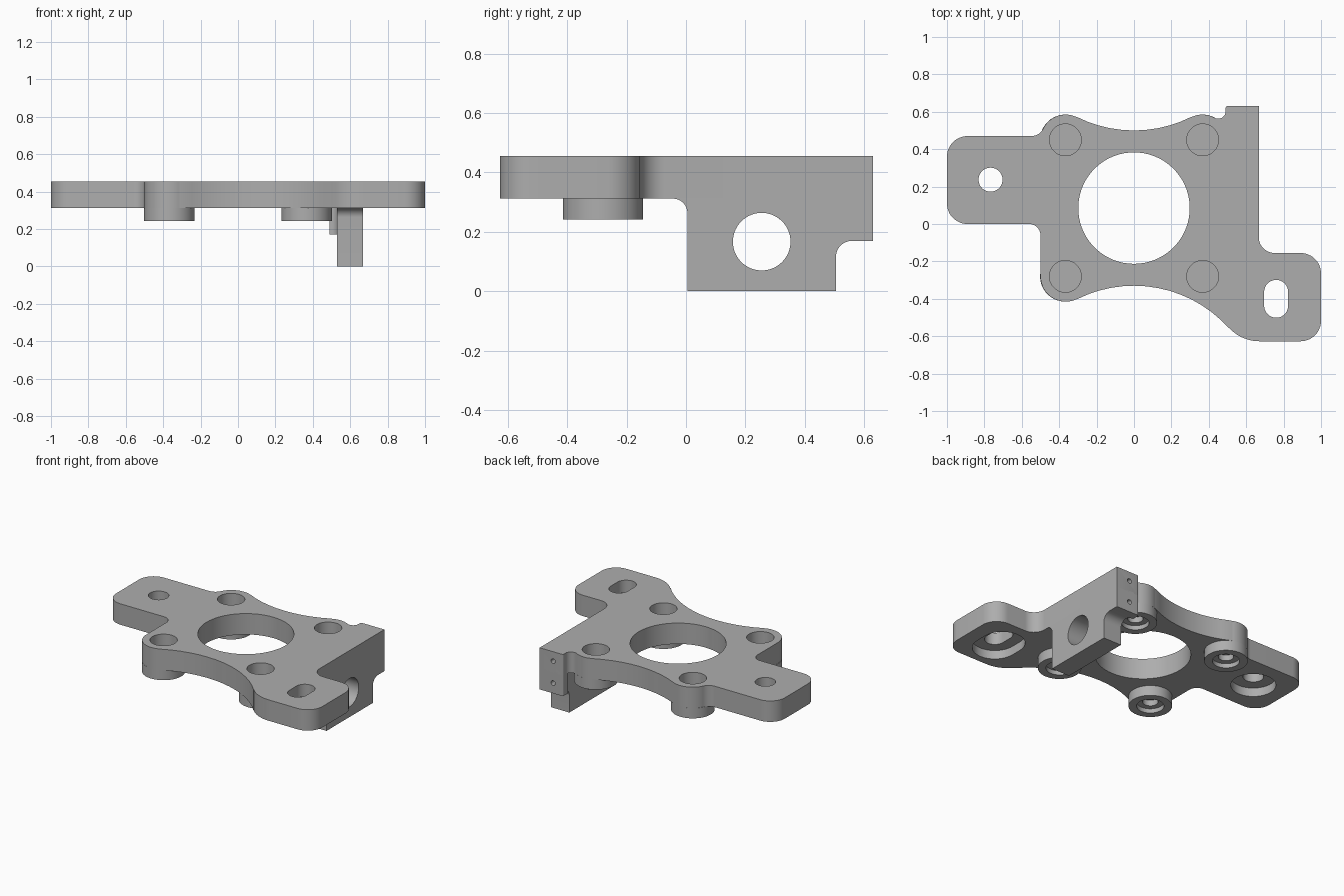
import bpy, bmesh
from math import sin, cos, radians, pi
from mathutils import Vector

cube = bpy.data.objects.get("Cube")
if cube:
    bpy.data.objects.remove(cube, do_unlink=True)

grey = bpy.data.materials.new("machined grey")
grey.use_nodes = True
grey.diffuse_color = (0.42, 0.42, 0.42, 1)
grey.node_tree.nodes["Principled BSDF"].inputs["Base Color"].default_value = (0.42, 0.42, 0.42, 1)

TOP, UNDER = 0.455, 0.312      # plate faces
BOSS_Z, BOSS_R = 0.242, 0.135


def arc(cx, cy, r, a, b):
    n = max(3, int(abs(b - a) / 5))
    angles = [radians(a + (b - a) * i / n) for i in range(n + 1)]
    return [(cx + r * cos(t), cy + r * sin(t)) for t in angles]


def fillet(before, corner, after, r, n=12):
    """Round one right-angled corner, convex or concave."""
    p = Vector(corner)
    u = (Vector(before) - p).normalized() * r
    v = (Vector(after) - p).normalized() * r
    c = p + u + v
    return [tuple(c - v * cos(i / n * pi / 2) - u * sin(i / n * pi / 2)) for i in range(n + 1)]


def rounded(points):
    """Polygon from (a, b, radius) corners."""
    out = []
    for i, (x, y, r) in enumerate(points):
        before, after = points[i - 1][:2], points[(i + 1) % len(points)][:2]
        out += fillet(before, (x, y), after, r) if r else [(x, y)]
    return out


def circle(x, y, r):
    return arc(x, y, r, 0, 360)[:-1]


def slot(x, y, r, half):
    return arc(x, y + half, r, 0, 180) + arc(x, y - half, r, 180, 360)


def prism(name, outline, lo, hi, axis="z"):
    """Extrude an outline along an axis."""
    place = {"x": lambda a, b, c: (c, a, b),
             "y": lambda a, b, c: (a, c, b),
             "z": lambda a, b, c: (a, b, c)}[axis]
    bm = bmesh.new()
    base = bm.faces.new([bm.verts.new(place(a, b, lo)) for a, b in outline])
    moved = bmesh.ops.extrude_face_region(bm, geom=[base])["geom"]
    bmesh.ops.translate(bm, vec=place(0, 0, hi - lo),
                        verts=[g for g in moved if isinstance(g, bmesh.types.BMVert)])
    bmesh.ops.recalc_face_normals(bm, faces=bm.faces)
    mesh = bpy.data.meshes.new(name)
    bm.to_mesh(mesh)
    bm.free()
    mesh.materials.append(grey)
    obj = bpy.data.objects.new(name, mesh)
    bpy.context.collection.objects.link(obj)
    return obj


def activate(obj):
    bpy.ops.object.select_all(action="DESELECT")
    obj.select_set(True)
    bpy.context.view_layer.objects.active = obj


def cut(obj, outline, lo, hi, axis="z"):
    cutter = prism("cutter", outline, lo, hi, axis)
    cutter.hide_render = True
    mod = obj.modifiers.new("hole", "BOOLEAN")
    mod.operation, mod.solver, mod.object = "DIFFERENCE", "EXACT", cutter
    activate(obj)
    bpy.ops.object.modifier_apply(modifier=mod.name)
    bpy.data.objects.remove(cutter, do_unlink=True)


# Plate outline, clockwise from the left arm
outline = fillet((-0.8, 0), (-1, 0), (-1, 0.3), 0.11)
outline += fillet((-1, 0.2), (-1, 0.47), (-0.8, 0.47), 0.11)
outline += arc(-0.549, 0.54, 0.07, 270, 334)
outline += arc(-0.365, 0.45, BOSS_R, 153, 65)
outline += arc(0, 1.18, 0.68, 243.4, 296.6)
outline += arc(0.365, 0.45, BOSS_R, 115, 63)
outline += arc(0.45, 0.603, 0.04, 241, 360)
outline += fillet((0.49, 0.6), (0.49, 0.63), (0.6, 0.63), 0.01, 4)
outline += [(0.667, 0.63)]
outline += fillet((0.667, 0.2), (0.667, -0.155), (0.8, -0.155), 0.085)
outline += fillet((0.8, -0.155), (1, -0.155), (1, -0.3), 0.11)
outline += fillet((1, -0.3), (1, -0.627), (0.8, -0.627), 0.11)
outline += arc(0.67, -0.409, 0.218, 270, 222)
outline += arc(0, -1.01, 0.68, 41.7, 116.6)
outline += arc(-0.365, -0.28, BOSS_R, 295, 180)
outline += fillet((-0.5, -0.2), (-0.5, 0), (-0.8, 0), 0.06)
plate = prism("mounting_plate", outline, UNDER, TOP)

# Central opening, mounting hole and mounting slot with recesses underneath
cut(plate, circle(0, 0.085, 0.298), 0.2, 0.6)
cut(plate, circle(-0.767, 0.237, 0.064), 0.2, 0.6)
cut(plate, circle(-0.767, 0.237, 0.14), 0.2, UNDER + 0.06)
cut(plate, slot(0.76, -0.4, 0.064, 0.037), 0.2, 0.6)
cut(plate, slot(0.76, -0.4, 0.14, 0.037), 0.2, UNDER + 0.06)

# Four bosses with blind bores above and stepped bores below
for side, x in (("right", -0.367), ("left", 0.367)):
    for end, y in (("back", 0.45), ("front", -0.28)):
        boss = prism(f"{end}_{side}_boss", circle(x, y, BOSS_R), BOSS_Z, UNDER)
        cut(boss, circle(x, y, 0.085), 0.1, BOSS_Z + 0.03)
        cut(boss, circle(x, y, 0.048), 0.1, 0.4)
        cut(plate, circle(x, y, 0.085), UNDER + 0.03, 0.6)

# Hanging bracket with a cross hole
profile = rounded([(0.005, 0, 0), (0.505, 0, 0), (0.505, 0.17, 0.055), (0.63, 0.17, 0),
                   (0.63, 0.32, 0), (-0.06, 0.32, 0), (-0.06, UNDER, 0), (0.005, UNDER, 0.05)])
bracket = prism("hanging_bracket", profile, 0.53, 0.667, "x")
cut(bracket, circle(0.255, 0.167, 0.097), 0.4, 0.8, "x")

# Thicker end lip of the bracket
lip = rounded([(0.53, 0.5, 0), (0.54, 0.5, 0), (0.54, 0.63, 0), (0.49, 0.63, 0.01),
               (0.49, 0.575, 0), (0.53, 0.575, 0.035)])
prism("bracket_lip", lip, 0.17, UNDER)

# Two small screw holes in the back end
cut(plate, circle(0.565, 0.39, 0.016), 0.53, 0.7, "y")
cut(bracket, circle(0.565, 0.24, 0.016), 0.53, 0.7, "y")

for obj in bpy.context.scene.objects:
    if obj.type == "MESH" and grey.name in obj.data.materials:
        activate(obj)
        bpy.ops.object.shade_smooth_by_angle(angle=radians(30))
